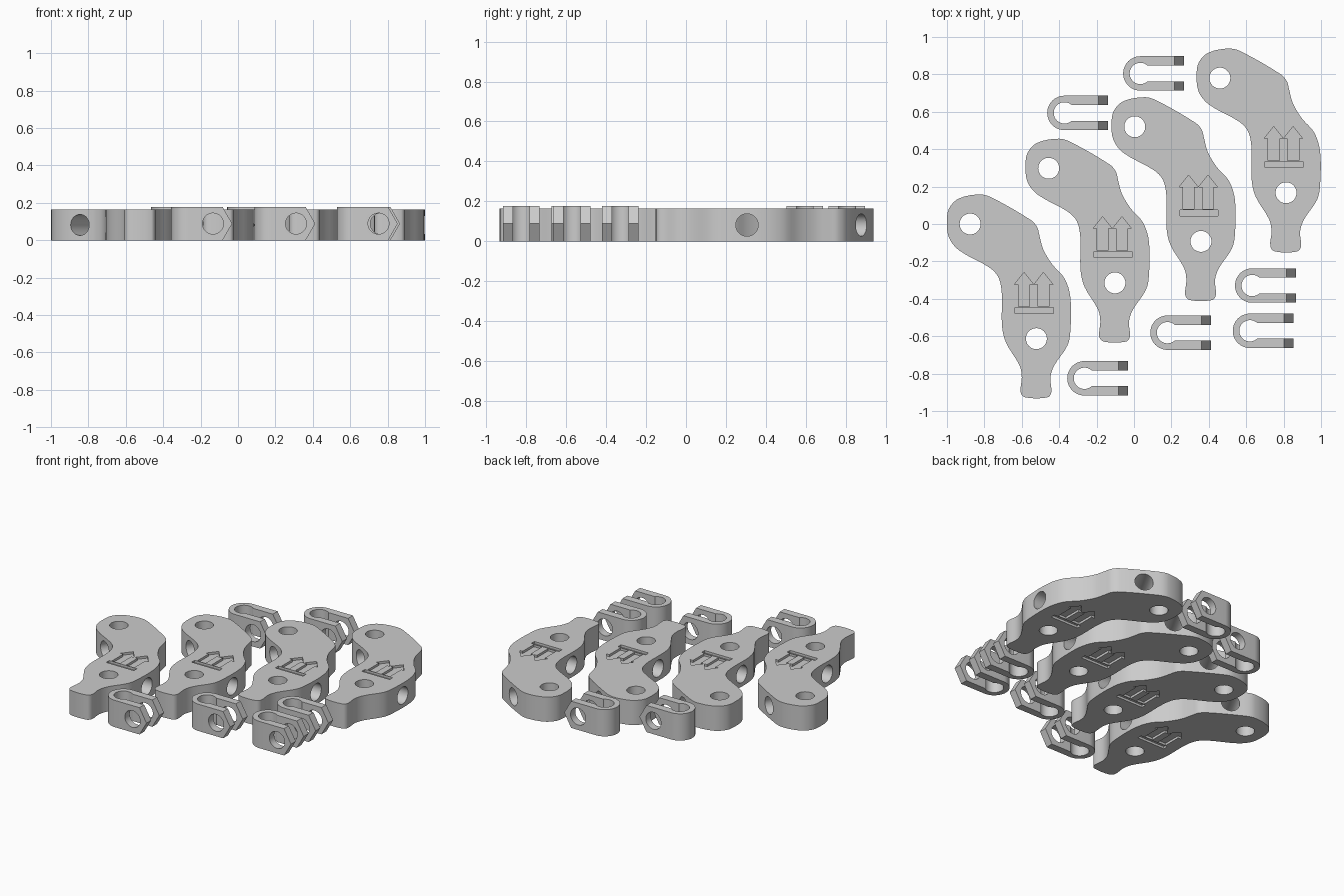
import bpy, bmesh
from math import cos, sin, pi, radians
from mathutils import Matrix, Vector

if "Cube" in bpy.data.objects:
    bpy.data.objects.remove(bpy.data.objects["Cube"], do_unlink=True)

grey = bpy.data.materials.new("plain grey")
grey.use_nodes = True
colour = (0.6, 0.6, 0.6, 1)
grey.diffuse_color = colour
grey.node_tree.nodes["Principled BSDF"].inputs["Base Color"].default_value = colour

LEVER_H, CLIP_H, HOLE_R = 0.164, 0.178, 0.056


def add_object(name, mesh, location=(0, 0, 0)):
    obj = bpy.data.objects.new(name, mesh)
    obj.location = location
    bpy.context.collection.objects.link(obj)
    return obj


def finish(name, bm):
    bmesh.ops.recalc_face_normals(bm, faces=bm.faces[:])
    mesh = bpy.data.meshes.new(name)
    bm.to_mesh(mesh)
    bm.free()
    mesh.materials.append(grey)
    return add_object(name, mesh)


def prism(name, outline, low, high, matrix=Matrix()):
    """Extrude a flat outline between two heights."""
    bm = bmesh.new()
    base = bm.faces.new([bm.verts.new((x, y, low)) for x, y in outline])
    top = bmesh.ops.extrude_face_region(bm, geom=[base])["geom"]
    verts = [v for v in top if isinstance(v, bmesh.types.BMVert)]
    bmesh.ops.translate(bm, verts=verts, vec=(0, 0, high - low))
    bmesh.ops.transform(bm, matrix=matrix, verts=bm.verts[:])
    return finish(name, bm)


def drill(centre, direction, length=1.0):
    """Round cutter along any direction."""
    bm = bmesh.new()
    turn = Vector(direction).to_track_quat("Z", "Y").to_matrix().to_4x4()
    bmesh.ops.create_cone(bm, cap_ends=True, segments=40, radius1=HOLE_R, radius2=HOLE_R,
                          depth=length, matrix=Matrix.Translation(centre) @ turn)
    return finish("drill", bm)


def cut(obj, cutters):
    """Subtract the cutters, bake the result and shade it."""
    for cutter in cutters:
        mod = obj.modifiers.new("cut", "BOOLEAN")
        mod.operation, mod.solver, mod.object = "DIFFERENCE", "EXACT", cutter
    graph = bpy.context.evaluated_depsgraph_get()
    mesh = bpy.data.meshes.new_from_object(obj.evaluated_get(graph))
    obj.modifiers.clear()
    obj.data = mesh
    for cutter in cutters:
        bpy.data.objects.remove(cutter, do_unlink=True)
    bpy.ops.object.select_all(action="DESELECT")
    obj.select_set(True)
    bpy.context.view_layer.objects.active = obj
    bpy.ops.object.shade_smooth_by_angle(angle=radians(30))
    return obj


def smooth_loop(points, steps=4):
    """Closed curve through the points, handles scaled to each span."""
    pts = [Vector(p) for p in points]
    n = len(pts)
    tangent = [(pts[(i + 1) % n] - pts[i - 1]).normalized() for i in range(n)]
    out = []
    for i in range(n):
        a, b = pts[i], pts[(i + 1) % n]
        span = (b - a).length
        for k in range(steps):
            t = k / steps
            p = (a * (2*t**3 - 3*t**2 + 1) + b * (3*t**2 - 2*t**3)
                 + tangent[i] * span * (t**3 - 2*t**2 + t)
                 + tangent[(i + 1) % n] * span * (t**3 - t**2))
            out.append((p.x, p.y))
    return out


# Bent lever: round head, wide middle and narrow tail
outline = [(-1, .02), (-.988, .085), (-.935, .137), (-.82, .158), (-.752, .137),
           (-.55, .02), (-.517, -.018), (-.506, -.06), (-.485, -.136), (-.437, -.216),
           (-.372, -.29), (-.34, -.392), (-.34, -.57), (-.356, -.65), (-.426, -.756),
           (-.447, -.82), (-.442, -.9), (-.463, -.927), (-.581, -.927), (-.606, -.9),
           (-.6, -.82), (-.612, -.756), (-.685, -.633), (-.706, -.542), (-.707, -.37),
           (-.725, -.285), (-.774, -.232), (-.935, -.141), (-.99, -.071)]
lever = prism("lever_1", smooth_loop(outline), 0, LEVER_H)
mid = LEVER_H / 2
cutters = [drill((-.876, 0, mid), (0, 0, 1)),
           drill((-.522, -.613, mid), (0, 0, 1)),
           drill((-.52, -.475, mid), (1, 0, 0)),
           drill((-.76, -.045, mid), (.5, .87, 0))]

# Engraved pair of arrows over a bar, on both faces
bar = [(-.635, -.478), (-.431, -.478), (-.431, -.446), (-.635, -.446)]
half_arrow = [(.03, -.441), (.03, -.323), (.051, -.323)]
arrow = half_arrow + [(0, -.259)] + [(-x, y) for x, y in reversed(half_arrow)]
shapes = [bar] + [[(x + cx, y) for x, y in arrow] for cx in (-.588, -.484)]
depth = 0.015
for low, high in ((-.05, depth), (LEVER_H - depth, LEVER_H + .05)):
    cutters += [prism("engraving", shape, low, high) for shape in shapes]
cut(lever, cutters)
for i, (dx, dy) in enumerate([(.42, .298), (.88, .52), (1.335, .78)]):
    add_object(f"lever_{i + 2}", lever.data, (dx, dy, 0))


# U-shaped clip: ring with two arms, hexagonal arm ends and a cross hole
def arc(radius, start, end, count):
    return [(radius * cos(start + (end - start) * k / count),
             radius * sin(start + (end - start) * k / count)) for k in range(count + 1)]


OUTER, INNER, GAP, TIP = .092, .057, .042, .234
gap_angle = 0.828
profile = ([(TIP + .01, OUTER)] + arc(OUTER, pi / 2, 3 * pi / 2, 24)
           + [(TIP + .01, -OUTER), (TIP + .01, -GAP)]
           + arc(INNER, 2 * pi - gap_angle, gap_angle, 32)
           + [(TIP + .01, GAP)])
clip = prism("clip_1", profile, 0, CLIP_H)
half = CLIP_H / 2
flat = half * 0.577
wedge = [(TIP, half), (TIP - flat * 1.3, half * 2.3), (TIP + .05, half * 2.3),
         (TIP + .05, -half * .3), (TIP - flat * 1.3, -half * .3)]
cut(clip, [prism("wedge", wedge, -.2, .2, Matrix.Rotation(pi / 2, 4, "X")),
           drill((TIP - 2 * flat, 0, half), (0, 1, 0))])

spots = [(.034, .805), (-.372, .594), (.632, -.329), (.62, -.571), (.179, -.581), (-.265, -.825)]
clip.location = (*spots[0], 0)
for i, spot in enumerate(spots[1:]):
    add_object(f"clip_{i + 2}", clip.data, (*spot, 0))
